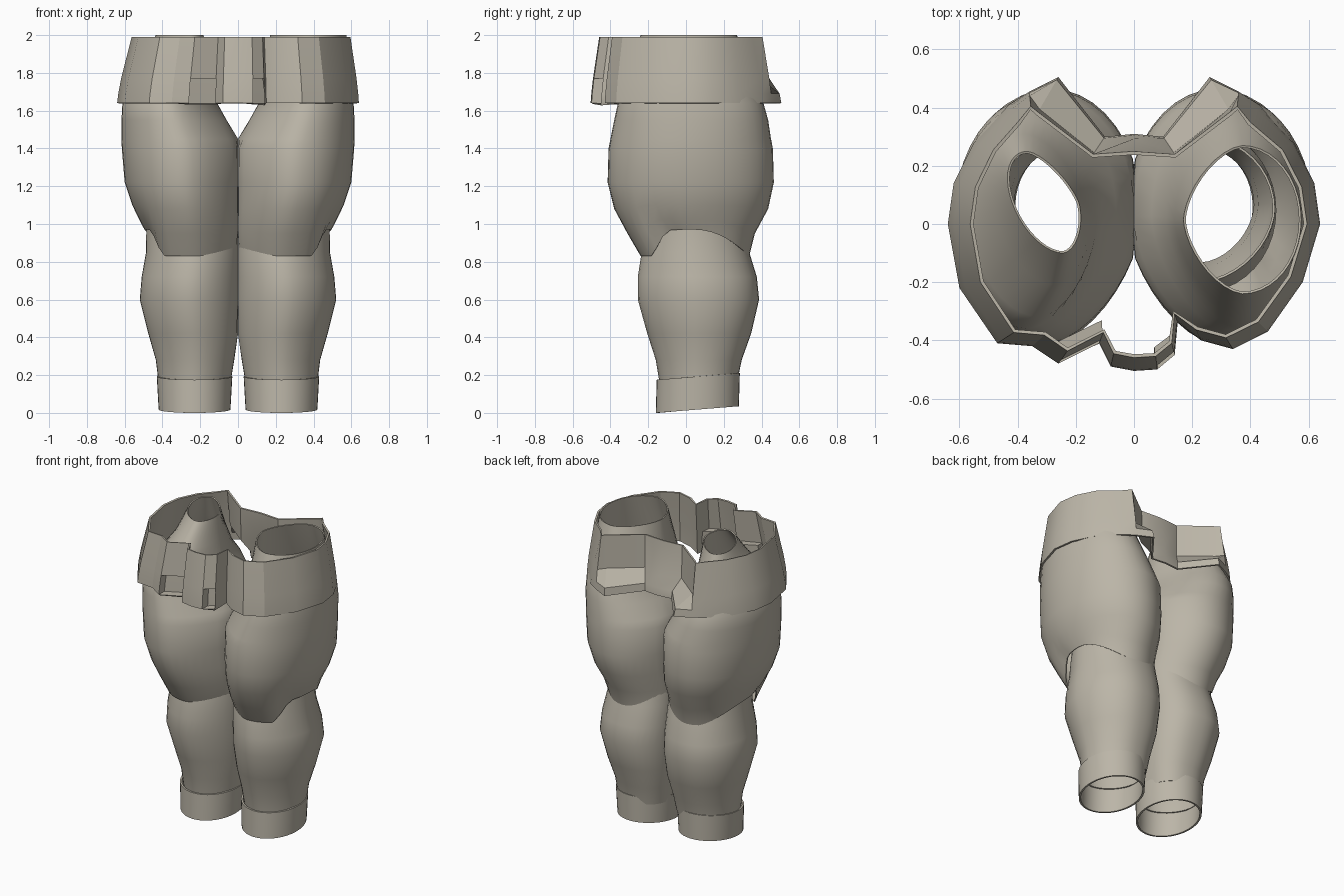
import bpy, bmesh, math
from mathutils import Vector

cube = bpy.data.objects.get("Cube")
if cube:
    bpy.data.objects.remove(cube, do_unlink=True)

cloth = bpy.data.materials.new("warm_grey_cloth")
cloth.use_nodes = True
COLOUR = (0.50, 0.465, 0.39, 1)
cloth.diffuse_color = COLOUR
cloth.node_tree.nodes["Principled BSDF"].inputs["Base Color"].default_value = COLOUR
SEGS = 40


def finish(name, bm, thickness, angle):
    mesh = bpy.data.meshes.new(name)
    bm.to_mesh(mesh)
    bm.free()
    mesh.materials.append(cloth)
    obj = bpy.data.objects.new(name, mesh)
    bpy.context.collection.objects.link(obj)
    bpy.ops.object.select_all(action="DESELECT")
    bpy.context.view_layer.objects.active = obj
    obj.select_set(True)
    shell = obj.modifiers.new("shell", "SOLIDIFY")
    shell.thickness = thickness
    shell.offset = -1
    bpy.ops.object.modifier_apply(modifier=shell.name)
    bpy.ops.object.shade_smooth_by_angle(angle=math.radians(angle))


def skin(bm, rings, flip=False):
    """Join closed rings of points, bottom to top, with quads."""
    loops = [[bm.verts.new(p) for p in ring] for ring in rings]
    faces = []
    for low, high in zip(loops, loops[1:]):
        for i in range(len(low)):
            j = (i + 1) % len(low)
            quad = [low[i], low[j], high[j], high[i]]
            faces.append(bm.faces.new(quad[::-1] if flip else quad))
    return faces


def tube(name, side, sections, lift=None, thickness=0.008, powers=(2, 2, 2), skew=0):
    """Loft ovals (z, inner x, outer x, front y, back y), flattened at the middle seam.
    Powers set the fullness of the front outer, front inner and back inner quarters;
    skew slants the rings above the hip."""
    front_outer, front_inner, back_inner = powers
    rings = []
    for k, (z, x0, x1, y0, y1) in enumerate(sections):
        top = max(0, (z - 1.64) / 0.36)
        ring = []
        for i in range(SEGS):
            a = math.tau * i / SEGS
            c, s = math.cos(a), math.sin(a)
            if s < 0:
                power = front_inner if c < 0 else front_outer
            else:
                power = back_inner - 0.4 * top if c < 0 else 2
            s = math.copysign(max(0, 1 - abs(c) ** power) ** (1 / power), s)
            x = (x0 + x1) / 2 + (x1 - x0) / 2 * c + skew * top * (y1 - y0) / 2 * s
            y = (y0 + y1) / 2 + (y1 - y0) / 2 * s
            ring.append((side * max(x, 0), y, z + (lift(k, c, s, y) if lift else 0)))
        rings.append(ring)
    bm = bmesh.new()
    skin(bm, rings, side < 0)
    finish(name, bm, thickness, 40)


def hem_lift(k, c, s, y):
    # The hem rises over the outer side of the knee, more abruptly at the front
    if k > 2:
        return 0
    if c < 0:
        rise = 0.07 * c ** 4
    elif s < 0:
        t = min(1, max(0, (c - 0.58) / 0.34))
        rise = 0.14 * t * t * (3 - 2 * t)
    else:
        rise = 0.14 * c * c
    return rise * (1, 0.55, 0.15)[k]


def cuff_slope(k, c, s, y):
    return 0.08 * (y + 0.16)


thigh = [
    (0.83, -0.02, 0.495, -0.24, 0.335),
    (0.95, -0.03, 0.525, -0.31, 0.365),
    (1.08, -0.03, 0.56, -0.38, 0.435),
    (1.22, -0.03, 0.60, -0.415, 0.465),
    (1.40, -0.03, 0.615, -0.41, 0.46),
    (1.45, -0.005, 0.617, -0.40, 0.45),
    (1.55, 0.06, 0.617, -0.38, 0.435),
    (1.64, 0.11, 0.612, -0.36, 0.41),
]
# The left opening is wide, the right one narrows to a small slanted funnel
openings = {
    "left": [(1.80, 0.14, 0.59, -0.31, 0.34), (2.0, 0.17, 0.575, -0.24, 0.27)],
    "right": [(1.72, 0.13, 0.565, -0.32, 0.36), (1.85, 0.16, 0.48, -0.21, 0.31),
              (2.0, 0.19, 0.42, -0.10, 0.25)],
}
shin = [
    (0.16, 0.04, 0.42, -0.14, 0.27),
    (0.28, 0.02, 0.435, -0.16, 0.295),
    (0.42, -0.005, 0.475, -0.205, 0.345),
    (0.60, -0.015, 0.52, -0.255, 0.387),
    (0.72, -0.015, 0.51, -0.255, 0.375),
    (0.85, -0.015, 0.487, -0.235, 0.335),
    (1.0, -0.01, 0.485, -0.20, 0.30),
]
cuff = [(0.0, 0.04, 0.42, -0.16, 0.28), (0.175, 0.03, 0.43, -0.155, 0.285)]

for label, side, skew in (("left", 1, 0), ("right", -1, 0.35)):
    tube(label + "_thigh", side, thigh + openings[label], hem_lift,
         powers=(2, 1.6, 2), skew=skew)
    tube(label + "_lower_leg", side, shin, powers=(1.75, 1.8, 2.5))
    tube(label + "_cuff", side, cuff, cuff_slope, 0.012)

# Waistband outline, counterclockwise from the front centre
front_left = [
    (0, -0.505), (0.08, -0.50), (0.14, -0.45), (0.15, -0.34), (0.23, -0.40),
    (0.34, -0.43), (0.46, -0.37), (0.58, -0.20), (0.64, 0), (0.62, 0.14), (0.55, 0.28),
]
front_right = [
    (-0.55, 0.28), (-0.62, 0.14), (-0.64, 0), (-0.60, -0.22), (-0.47, -0.41),
    (-0.35, -0.42), (-0.26, -0.48), (-0.12, -0.41), (-0.08, -0.49),
]
# Back corner, as bottom point and top point: the band is cut back above a shelf
corner = [((0.43, 0.41), (0.40, 0.35)), ((0.36, 0.455), (0.355, 0.405)),
          ((0.26, 0.505), (0.33, 0.385)), ((0.10, 0.30), (0.14, 0.24))]
SHELF = 2


def tapered(points):
    return [((x, y), (x * (0.93 if x > 0 else 0.88), y * 0.91), False) for x, y in points]


back = [(low, high, i >= SHELF) for i, (low, high) in enumerate(corner)]
back_mirror = [((-lx, ly), (-hx, hy), cut) for (lx, ly), (hx, hy), cut in reversed(back)]
columns = (tapered(front_left) + back + [((0, 0.31), (0, 0.25), False)]
           + back_mirror + tapered(front_right))


def band_ring(z, shelf_in):
    t = ((z - 1.64) / 0.35) ** 1.3
    ring = []
    for low, high, cut in columns:
        p = Vector(low).lerp(Vector(high), shelf_in if cut else t)
        ring.append((p.x, p.y, z))
    return ring


bm = bmesh.new()
faces = skin(bm, [band_ring(1.64, 0), band_ring(1.69, 0.08),
                  band_ring(1.77, 0.92), band_ring(1.99, 1)])

# Pressed-in notches along the lower front edge
for column in (1, len(columns) - 3):
    picked = [faces[column + row * len(columns)] for row in (0, 1)]
    made = bmesh.ops.extrude_face_region(bm, geom=picked)["geom"]
    verts = [g for g in made if isinstance(g, bmesh.types.BMVert)]
    bmesh.ops.translate(bm, verts=verts, vec=Vector((0, 0.06, 0)))
    bmesh.ops.delete(bm, geom=[f for f in picked if f.is_valid], context="FACES")
finish("waistband", bm, 0.012, 25)
